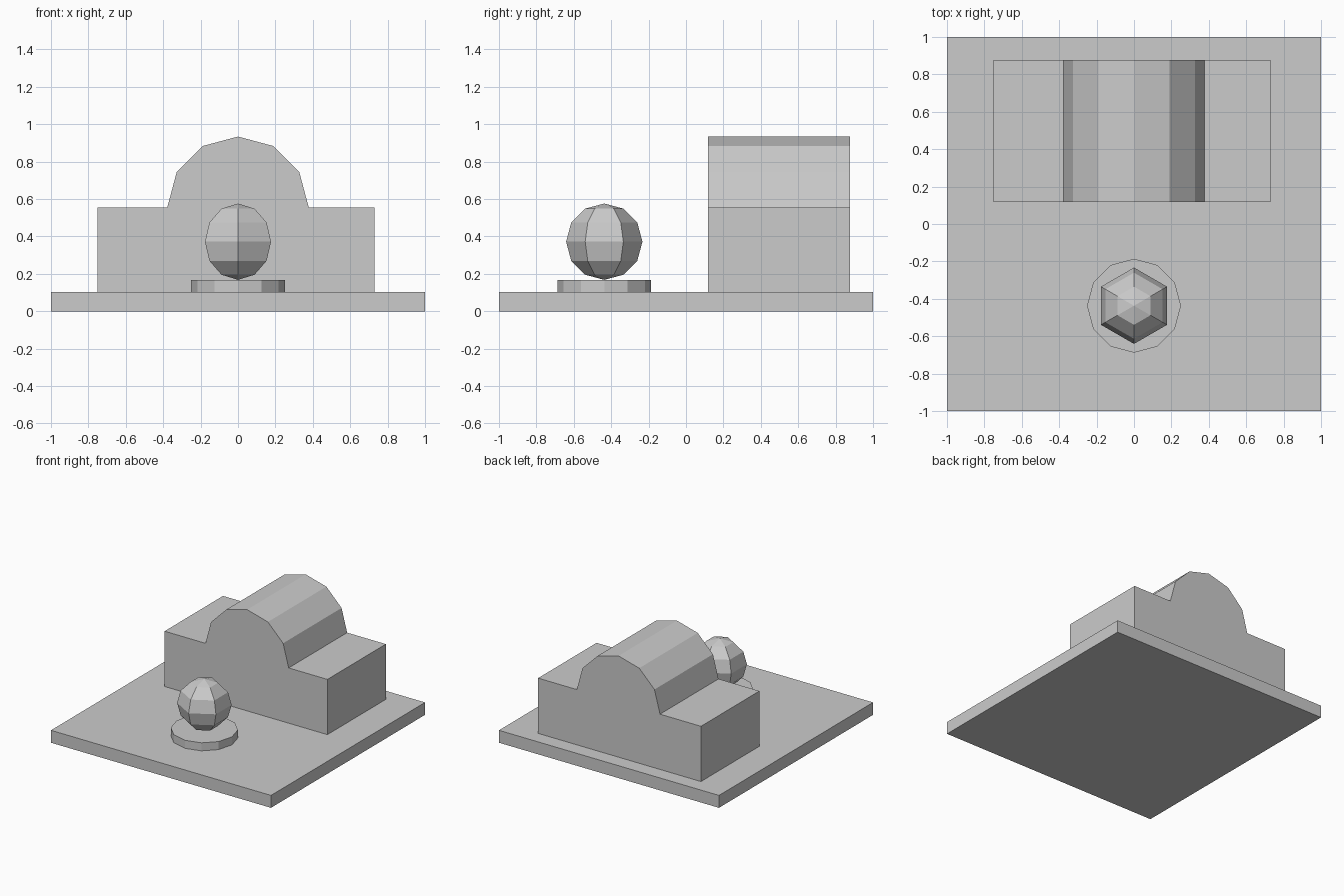
import bpy
import math

if "Cube" in bpy.data.objects:
    bpy.data.objects.remove(bpy.data.objects["Cube"])


def add_mesh(name, verts, faces):
    mesh = bpy.data.meshes.new(name)
    mesh.from_pydata(verts, [], faces)
    mesh.update()
    obj = bpy.data.objects.new(name, mesh)
    bpy.context.collection.objects.link(obj)
    return obj


def extrude_along_y(name, profile, y0, y1):
    """Solid from an (x, z) outline listed anticlockwise seen from the front."""
    n = len(profile)
    verts = [(x, y, z) for y in (y0, y1) for x, z in profile]
    faces = [tuple(range(n)), tuple(reversed(range(n, 2 * n)))]
    for i in range(n):
        j = (i + 1) % n
        faces.append((j, i, n + i, n + j))
    return add_mesh(name, verts, faces)


BASE_TOP = 0.102
PAD_TOP = 0.168
WALL_TOP = 0.556
ROOF_RADIUS = 0.378
BALL_RADIUS = 0.204
PAD_Y = -0.437

# Ground slab
extrude_along_y("base_slab", [(-1, 0), (1, 0), (1, BASE_TOP), (-1, BASE_TOP)], -1, 1)

# Block with a half-round (12-sided) barrel roof in one outline
arch = [(ROOF_RADIUS * math.cos(math.radians(a)),
         WALL_TOP + ROOF_RADIUS * math.sin(math.radians(a))) for a in range(0, 181, 30)]
outline = [(-0.75, BASE_TOP), (0.73, BASE_TOP), (0.73, WALL_TOP), *arch, (-0.75, WALL_TOP)]
extrude_along_y("barrel_roof_block", outline, 0.118, 0.877)

# Round pad
bpy.ops.mesh.primitive_cylinder_add(vertices=12, radius=0.251, depth=PAD_TOP - BASE_TOP,
                                    location=(0, PAD_Y, (BASE_TOP + PAD_TOP) / 2))
bpy.context.object.name = "round_pad"

# Faceted ball resting on the pad
bpy.ops.mesh.primitive_uv_sphere_add(segments=6, ring_count=6, radius=BALL_RADIUS,
                                     location=(0, PAD_Y, PAD_TOP + BALL_RADIUS))
bpy.context.object.name = "faceted_ball"
